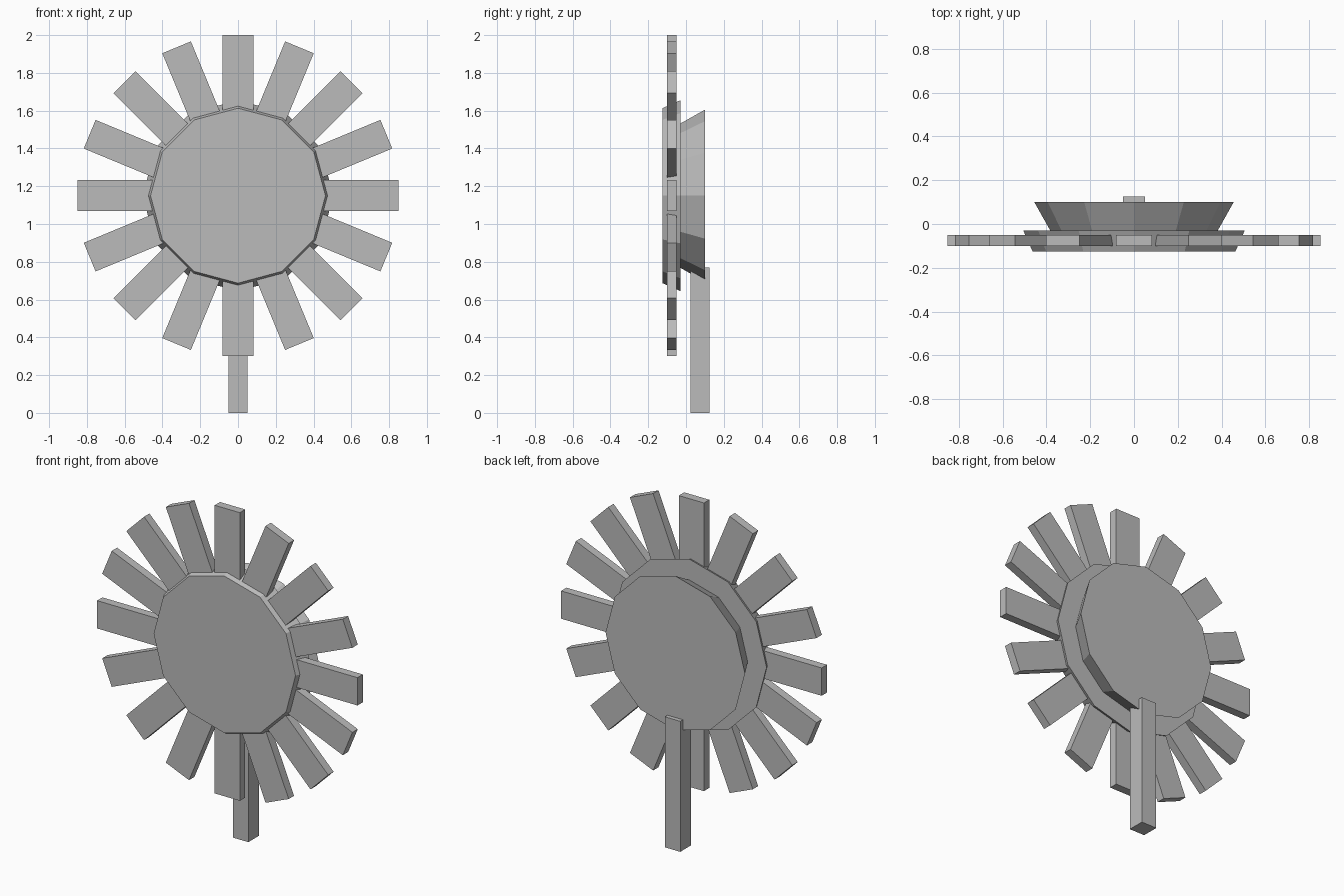
import bpy, math
from mathutils import Matrix

if "Cube" in bpy.data.objects:
    bpy.data.objects.remove(bpy.data.objects["Cube"])

CENTRE_Z = 1.15

grey = bpy.data.materials.new("plain_grey")
grey.diffuse_color = (0.5, 0.5, 0.5, 1)
grey.use_nodes = True
grey.node_tree.nodes["Principled BSDF"].inputs["Base Color"].default_value = grey.diffuse_color


def add_box(name, lo, hi):
    """Box between two corners."""
    bpy.ops.mesh.primitive_cube_add(size=1)
    ob = bpy.context.object
    ob.name = name
    size = [b - a for a, b in zip(lo, hi)]
    mid = [(a + b) / 2 for a, b in zip(lo, hi)]
    ob.data.transform(Matrix.Translation(mid) @ Matrix.Diagonal((*size, 1)))
    ob.data.materials.append(grey)
    return ob


def add_disc(name, y_front, r_front, y_back, r_back):
    """Twelve-sided tapered disc facing -y, with a corner at the top."""
    bpy.ops.mesh.primitive_cone_add(vertices=12, radius1=r_front, radius2=r_back,
                                    depth=y_back - y_front)
    ob = bpy.context.object
    ob.name = name
    ob.data.transform(Matrix.Translation((0, (y_front + y_back) / 2, CENTRE_Z))
                      @ Matrix.Rotation(-math.pi / 2, 4, 'X'))
    ob.data.materials.append(grey)
    return ob


# Flower head: front disc and flared back cup
add_disc("flower_disc", -0.125, 0.463, -0.03, 0.505)
add_disc("back_cup", -0.03, 0.382, 0.10, 0.455)

# Ring of sixteen flat petals
for i in range(16):
    petal = add_box(f"petal_{i + 1}", (-0.082, -0.10, 0.33), (0.082, -0.05, 0.85))
    petal.data.transform(Matrix.Translation((0, 0, CENTRE_Z))
                         @ Matrix.Rotation(i * math.tau / 16, 4, 'Y'))

# Square stem set into the back of the cup
add_box("stem", (-0.05, 0.025, 0.0), (0.05, 0.125, 0.77))
